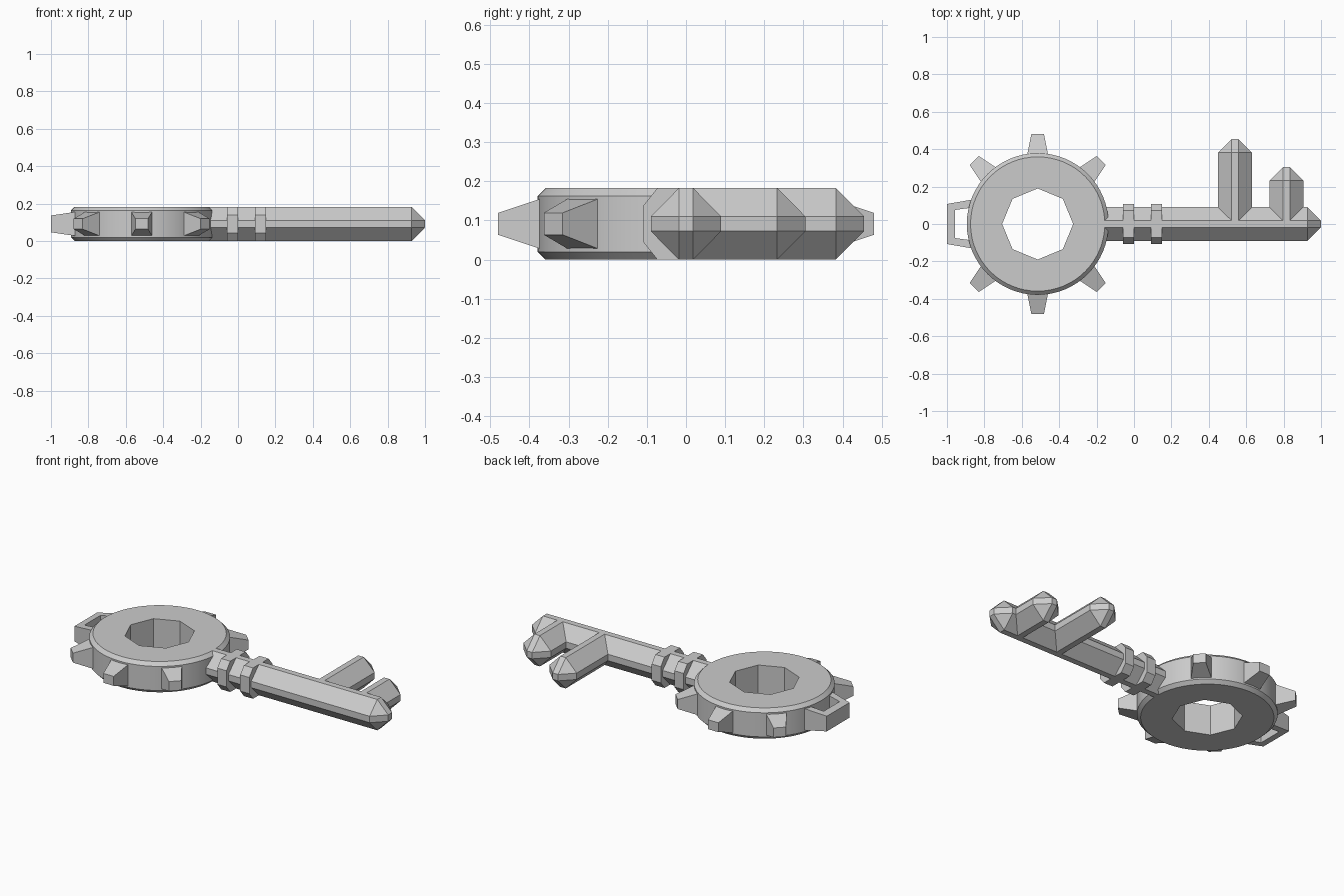
import bpy, bmesh, math
from mathutils import Matrix, Vector

if "Cube" in bpy.data.objects:
    bpy.data.objects.remove(bpy.data.objects["Cube"])

metal = bpy.data.materials.new("light grey metal")
metal.use_nodes = True
metal.diffuse_color = (0.6, 0.6, 0.6, 1)
metal.node_tree.nodes["Principled BSDF"].inputs["Base Color"].default_value = (0.6, 0.6, 0.6, 1)

MID = 0.0915           # middle height of the key
HALF = 0.0915          # half of its thickness
HUB = Vector((-0.515, 0, MID))


def loft(name, sections, matrix, closed=False):
    """Skin a list of equal-sized point loops, capping the ends or closing round."""
    bm = bmesh.new()
    loops = [[bm.verts.new(matrix @ Vector(p)) for p in s] for s in sections]
    pairs = list(zip(loops, loops[1:]))
    if closed:
        pairs.append((loops[-1], loops[0]))
    else:
        bm.faces.new(loops[0])
        bm.faces.new(loops[-1])
    n = len(loops[0])
    for a, b in pairs:
        for i in range(n):
            j = (i + 1) % n
            bm.faces.new((a[i], a[j], b[j], b[i]))
    bmesh.ops.recalc_face_normals(bm, faces=bm.faces)
    mesh = bpy.data.meshes.new(name)
    bm.to_mesh(mesh)
    bm.free()
    mesh.materials.append(metal)
    obj = bpy.data.objects.new(name, mesh)
    bpy.context.collection.objects.link(obj)
    return obj


def octagon(x, w, h, wi, hi):
    """Chamfered rectangle across x: full size w, h with flats wi, hi."""
    return [(x, -wi, h), (x, wi, h), (x, w, hi), (x, w, -hi),
            (x, wi, -h), (x, -wi, -h), (x, -w, -hi), (x, -w, hi)]


def rect(x, w, h):
    return [(x, -w, -h), (x, w, -h), (x, w, h), (x, -w, h)]


def place(location, degrees=0):
    return Matrix.Translation(location) @ Matrix.Rotation(math.radians(degrees), 4, "Z")


def bar(name, start, end, matrix):
    """Faceted rod whose end tapers to a small flat tip."""
    tip = octagon(end, 0.018, 0.019, 0.018, 0.019)
    return loft(name, [octagon(start, 0.09, HALF, 0.018, 0.019),
                       octagon(end - 0.072, 0.09, HALF, 0.018, 0.019), tip], matrix)


# Round bow with bevelled rims
bpy.ops.mesh.primitive_cylinder_add(vertices=64, radius=0.379, depth=2 * HALF, location=HUB)
bow = bpy.context.object
bow.name = "bow_ring"
bow.data.materials.append(metal)
bevel = bow.modifiers.new("rim", "BEVEL")
bevel.width = 0.02
bevel.limit_method = "ANGLE"
bevel.angle_limit = math.radians(40)

# Octagonal hole through the bow
bpy.ops.mesh.primitive_cylinder_add(vertices=8, radius=0.19, depth=1, location=HUB)
hole = bpy.context.object
hole.name = "hole_cutter"
hole.data.materials.append(metal)
hole.hide_render = True
cut = bow.modifiers.new("hole", "BOOLEAN")
cut.operation = "DIFFERENCE"
cut.object = hole
bpy.context.view_layer.objects.active = bow
bow.select_set(True)
for m in ("rim", "hole"):
    bpy.ops.object.modifier_apply(modifier=m)
bpy.data.objects.remove(hole)
bpy.ops.object.select_all(action="DESELECT")
bow.select_set(True)
bpy.ops.object.shade_smooth_by_angle(angle=math.radians(15))

# Tapered teeth around the bow
for k, angle in enumerate((45, 90, 135, 225, 270, 315)):
    loft(f"bow_tooth_{k + 1}",
         [rect(0.34, 0.06, 0.068), rect(0.375, 0.055, 0.063), rect(0.48, 0.034, 0.028)],
         place(HUB, angle))

# Hanging loop: a tapered frame swept around a window
loop = []
for z in (1, -1):
    loop.append([(-0.85, 0.133, z * 0.067), (-1, 0.107, z * 0.045),
                 (-1, -0.107, z * 0.045), (-0.85, -0.133, z * 0.067)])
for z in (-1, 1):
    loop.append([(-0.85, 0.09, z * 0.067), (-0.957, 0.075, z * 0.051),
                 (-0.957, -0.075, z * 0.051), (-0.85, -0.09, z * 0.067)])
bm_loop = [list(p) for p in zip(*loop)]
loft("hanging_loop", bm_loop, place((0, 0, MID)))

# Shaft, collars and the two bits
bar("shaft", -0.165, 1.0, place((0, 0, MID)))
for k, x in enumerate((-0.06, 0.09)):
    prism = [octagon(x + dx, 0.108, HALF, 0.073, 0.048) for dx in (0, 0.06)]
    loft(f"collar_{k + 1}", prism, place((0, 0, MID)))
for name, x, length in (("long_bit", 0.54, 0.455), ("short_bit", 0.815, 0.305)):
    bar(name, 0.0, length, place((x, 0, MID), 90))
